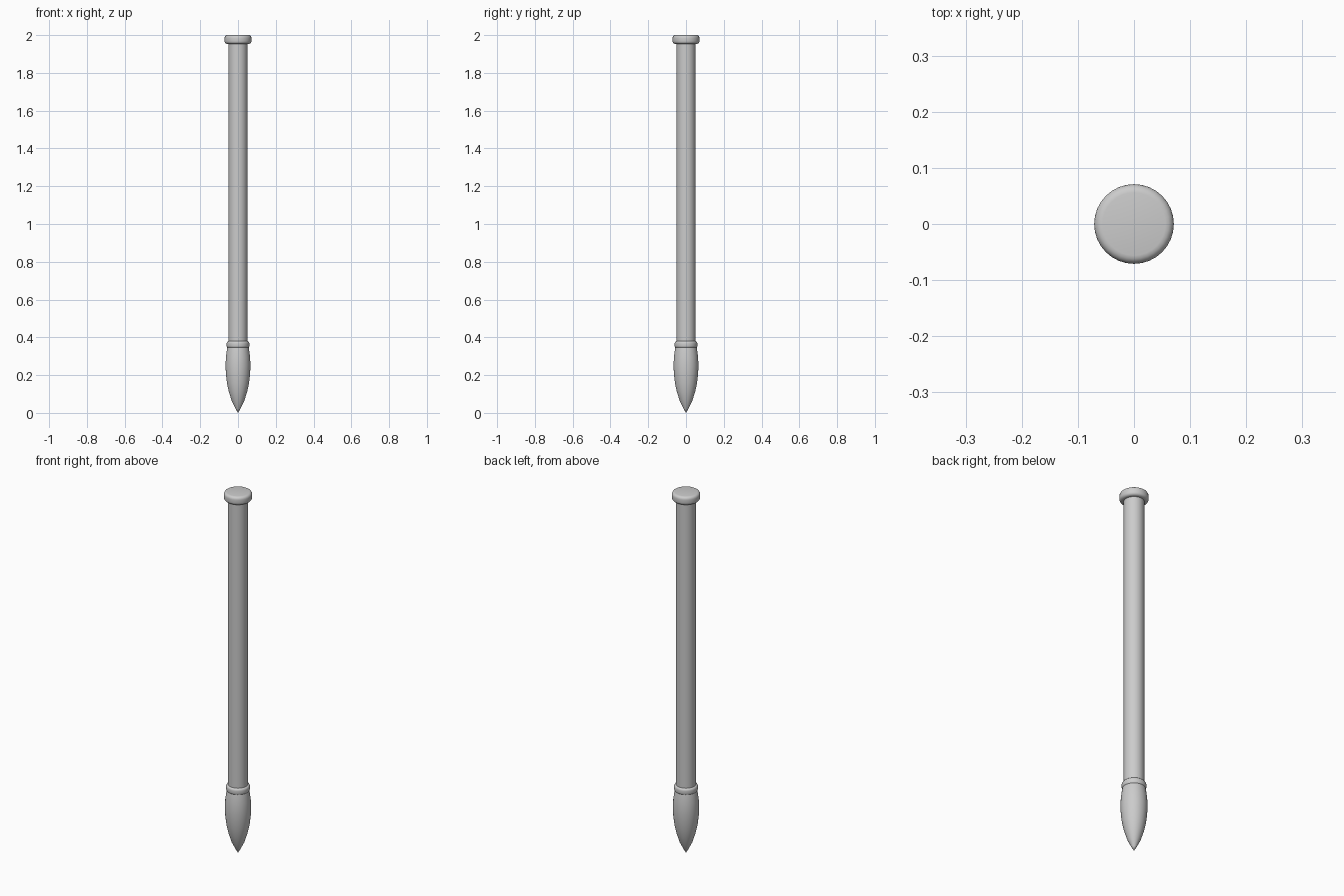
import bpy, bmesh, math

if "Cube" in bpy.data.objects:
    bpy.data.objects.remove(bpy.data.objects["Cube"])

SEGMENTS = 32


def lathe(name, profile):
    """Revolve (radius, z) points, listed bottom to top, about the z axis."""
    bm = bmesh.new()
    rings = []
    for r, z in profile:
        if r == 0:
            rings.append([bm.verts.new((0, 0, z))] * SEGMENTS)
        else:
            rings.append([bm.verts.new((r * math.cos(a), r * math.sin(a), z))
                          for a in (2 * math.pi * i / SEGMENTS for i in range(SEGMENTS))])
    for low, high in zip(rings, rings[1:]):
        for i in range(SEGMENTS):
            j = (i + 1) % SEGMENTS
            corners = list(dict.fromkeys((low[i], low[j], high[j], high[i])))
            bm.faces.new(corners)
    # Close open ends with flat caps
    for ring, r in ((rings[0][::-1], profile[0][0]), (rings[-1], profile[-1][0])):
        if r > 0:
            bm.faces.new(ring)
    bmesh.ops.recalc_face_normals(bm, faces=bm.faces)
    mesh = bpy.data.meshes.new(name)
    bm.to_mesh(mesh)
    bm.free()
    obj = bpy.data.objects.new(name, mesh)
    bpy.context.collection.objects.link(obj)
    bpy.ops.object.select_all(action='DESELECT')
    obj.select_set(True)
    bpy.context.view_layer.objects.active = obj
    bpy.ops.object.shade_smooth_by_angle(angle=math.radians(50))
    return obj


def rounded_disc(name, radius, bottom, top, bevel, steps=4):
    """Disc with rounded upper and lower rims."""
    arc = [math.pi / 2 * i / steps for i in range(steps + 1)]
    lower = [(radius - bevel + bevel * math.sin(a), bottom + bevel - bevel * math.cos(a)) for a in arc]
    upper = [(radius - bevel + bevel * math.cos(a), top - bevel + bevel * math.sin(a)) for a in arc]
    return lathe(name, lower + upper)


# Pointed, bulging tip
lathe("pointed_tip", [(0, 0), (0.012, 0.02), (0.032, 0.06), (0.048, 0.11), (0.058, 0.155),
                      (0.064, 0.205), (0.066, 0.25), (0.064, 0.295), (0.058, 0.34), (0.055, 0.355)])

# Collar between tip and shaft
rounded_disc("collar", 0.06, 0.343, 0.38, 0.012)

# Long straight shaft
lathe("shaft", [(0.05, 0.35), (0.05, 1.97)])

# End cap with rounded rims
rounded_disc("end_cap", 0.071, 1.953, 2.0, 0.015)
